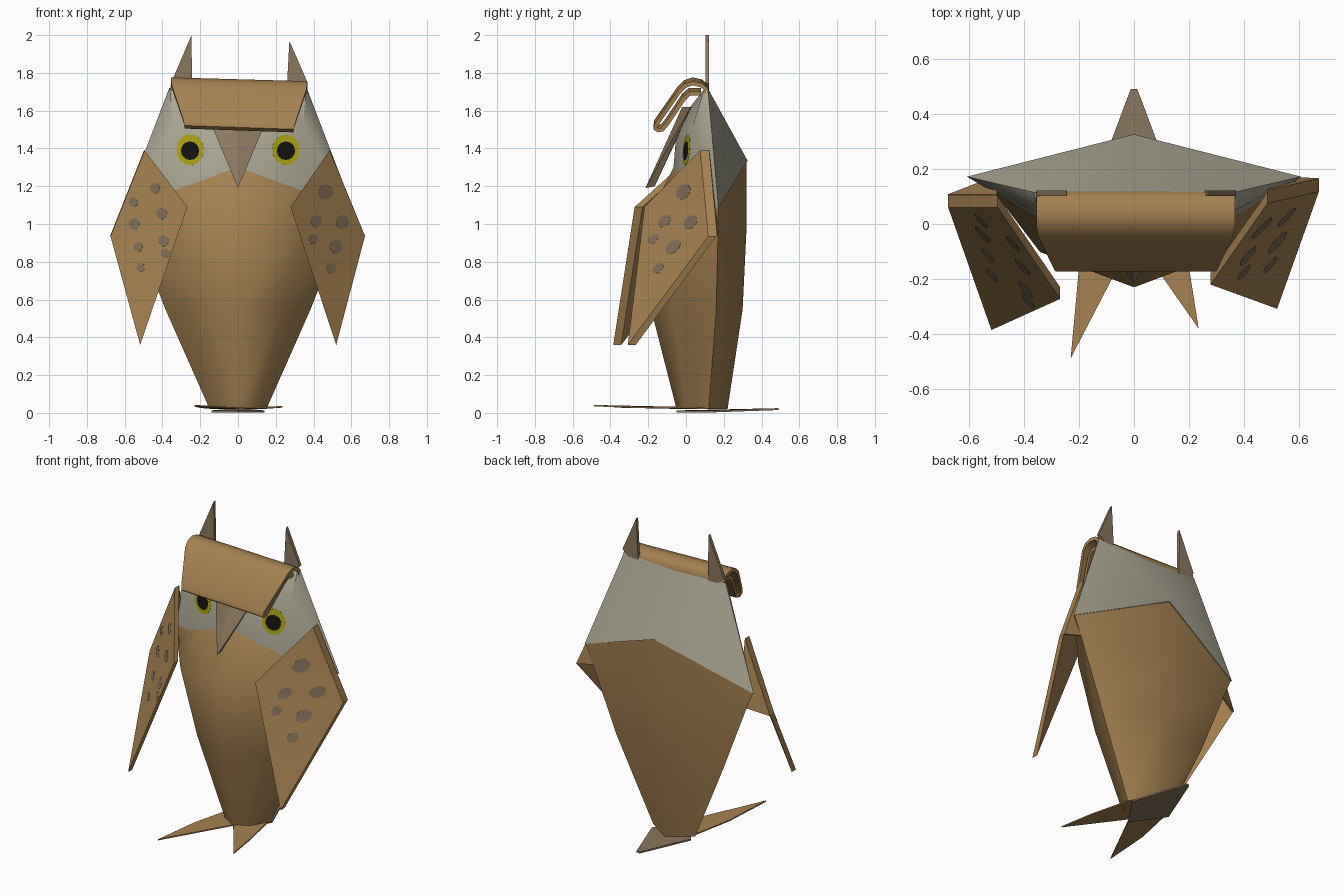
import bpy, bmesh, math
from mathutils import Vector
from mathutils.bvhtree import BVHTree

if "Cube" in bpy.data.objects:
    bpy.data.objects.remove(bpy.data.objects["Cube"])


def material(name, rgb):
    m = bpy.data.materials.new(name)
    m.diffuse_color = (*rgb, 1)
    m.use_nodes = True
    m.node_tree.nodes["Principled BSDF"].inputs["Base Color"].default_value = m.diffuse_color
    return m


BROWN = material("kraft brown", (0.375, 0.22, 0.083))
GREY = material("pale grey", (0.41, 0.39, 0.30))
TAUPE = material("taupe", (0.255, 0.185, 0.115))
SPOT = material("spot grey brown", (0.215, 0.155, 0.095))
YELLOW = material("eye yellow", (0.42, 0.37, 0.006))
BLACK = material("pupil black", (0.006, 0.006, 0.006))


def build(name, verts, faces, mat, thick=0, offset=-1, angle=20):
    """Mesh from points; sheets (thick > 0) face the front and get solidified."""
    me = bpy.data.meshes.new(name)
    bm = bmesh.new()
    vs = [bm.verts.new(v) for v in verts]
    for f in faces:
        bm.faces.new([vs[i] for i in f])
    bm.normal_update()
    if thick:
        bm.faces.ensure_lookup_table()
        if bm.faces[0].normal.y > 0:
            bmesh.ops.reverse_faces(bm, faces=bm.faces[:])
    else:
        bmesh.ops.recalc_face_normals(bm, faces=bm.faces[:])
    bm.to_mesh(me)
    bm.free()
    me.materials.append(mat)
    ob = bpy.data.objects.new(name, me)
    bpy.context.collection.objects.link(ob)
    bpy.ops.object.select_all(action='DESELECT')
    ob.select_set(True)
    bpy.context.view_layer.objects.active = ob
    if thick:
        mod = ob.modifiers.new("thickness", 'SOLIDIFY')
        mod.thickness, mod.offset = thick, offset
        bpy.ops.object.modifier_apply(modifier=mod.name)
    bpy.ops.object.shade_smooth_by_angle(angle=math.radians(angle))
    return ob


def surface(ob):
    bm = bmesh.new()
    bm.from_mesh(ob.data)
    tree = BVHTree.FromBMesh(bm)
    bm.free()
    return tree


def patch(name, tree, x, z, rx, rz, mat, lift):
    """Thin oval laid on the front of a surface."""
    n = 16
    pts = [(x, z)] + [(x + rx * math.cos(2 * math.pi * i / n),
                       z + rz * math.sin(2 * math.pi * i / n)) for i in range(n)]
    verts = []
    for px, pz in pts:
        hit = tree.ray_cast(Vector((px, -2, pz)), Vector((0, 1, 0)))[0]
        verts.append((px, (hit.y if hit else verts[0][1] + lift) - lift, pz))
    build(name, verts, [(0, 1 + i, 1 + (i + 1) % n) for i in range(n)], mat, 0.001, 0, 60)


# ---- body: six-sided rings, the top one following the collar line ----
def face_y(x, z):
    return 0.005 + 0.25 * (abs(x) - 0.255) + 0.08 * (z - 1.39)


C = (0, face_y(0, 1.3), 1.3)
F = (0.33, face_y(0.33, 1.18), 1.18)
S1 = (0.6, 0.17, 1.09)
B1 = (0, 0.32, 1.34)


def flip(p):
    return (-p[0], p[1], p[2])


rings = []
for z, w, ys, yf, yb in [(0.02, 0.15, 0.12, -0.05, 0.22), (0.55, 0.385, 0.16, -0.185, 0.30),
                         (0.97, 0.55, 0.17, -0.23, 0.32)]:
    mid = (0.62 * w, yf + 0.32 * (ys - yf), z)
    side = (w, ys, z)
    rings.append([(0, yf, z), mid, side, (0, yb, z), flip(side), flip(mid)])
rings.append([C, F, S1, B1, flip(S1), flip(F)])
faces = [tuple(range(6)), tuple(range(18, 24))]
for r in range(3):
    faces += [(r * 6 + i, r * 6 + (i + 1) % 6, r * 6 + 6 + (i + 1) % 6, r * 6 + 6 + i) for i in range(6)]
build("body", sum(rings, []), faces, BROWN, angle=52)

# ---- head hood: upright face panels, sloping forehead, two back panels ----
P0, P1 = (0, face_y(0, 1.53), 1.53), (0.345, face_y(0.345, 1.53), 1.53)
S0, S0B = (0.36, 0.095, 1.71), (0.364, 0.115, 1.72)
T, TB = (0, 0.085, 1.70), (0, 0.115, 1.71)
S1h, B1h = (0.607, 0.172, 1.085), (0, 0.326, 1.335)
hv = [T, C, TB, B1h, P0]
hf = []
for s in (1, -1):
    n = len(hv)
    hv += [(s * p[0], p[1], p[2]) for p in (S0, F, S1h, S0B, P1)]
    s0, f, s1, sb, p1 = range(n, n + 5)
    hf += [(4, p1, f, 1), (0, s0, p1, 4), (p1, s1, f), (s0, s1, p1), (s0, sb, s1),
           (sb, 2, 3, s1), (0, 2, sb, s0), (3, 1, f, s1)]
head = build("head", hv, hf, GREY, angle=30)

# ---- eyes ----
head_surface = surface(head)
for s in (-1, 1):
    patch("eye", head_surface, s * 0.254, 1.393, 0.072, 0.082, YELLOW, 0.003)
    patch("pupil", head_surface, s * 0.254, 1.388, 0.048, 0.049, BLACK, 0.006)

# ---- beak: folded wedge with a centre ridge ----
build("beak", [(0, -0.02, 1.62), (0.18, 0.025, 1.62), (-0.18, 0.025, 1.62),
               (0, -0.215, 1.19), (0, -0.165, 1.20), (0, 0.03, 1.62)],
      [(0, 1, 3), (0, 3, 2), (1, 5, 4), (2, 4, 5), (1, 4, 3), (2, 3, 4), (0, 2, 5), (0, 5, 1)], TAUPE)

# ---- brow: paper band rolled over the top and folded back under ----
profile = [(0.108, 1.70, .362), (0.105, 1.725, .362), (0.08, 1.745, .36), (0.035, 1.755, .36),
           (-0.005, 1.742, .36), (-0.035, 1.712, .355), (-0.158, 1.535, .295), (-0.162, 1.515, .29),
           (-0.148, 1.506, .288), (-0.125, 1.51, .288), (-0.1, 1.54, .295), (-0.01, 1.675, .33),
           (0.02, 1.7, .335), (0.08, 1.7, .335)]
bv, bf = [], []
for y, z, w in reversed(profile):
    bv += [(0.006 - w, y, z + 0.01), (0.006 + w, y, z - 0.01)]
for i in range(len(profile) - 1):
    bf.append((2 * i, 2 * i + 1, 2 * i + 3, 2 * i + 2))
build("brow", bv, bf, BROWN, 0.022, 0, 60)


# ---- ears ----
def ear(base_out, base_in, tip, z_tip):
    build("ear", [(base_out, 0.112, 1.745), (base_in, 0.112, 1.69), (tip, 0.112, z_tip),
                  ((base_out + base_in) / 2, 0.112, 1.69)], [(0, 3, 1, 2)], TAUPE, 0.02, 0)


ear(-0.355, -0.243, -0.246, 2.0)
ear(0.37, 0.257, 0.272, 1.97)


# ---- wings with spots ----
def wing(shoulder, inner, tip, outer, spots):
    front = [shoulder, inner, tip, outer]
    back = [(x, y + 0.042, z) for x, y, z in front]
    sides = [(i, (i + 1) % 4, (i + 1) % 4 + 4, i + 4) for i in range(4)]
    ob = build("wing", front + back, [(0, 1, 3), (1, 2, 3), (4, 5, 7), (5, 6, 7)] + sides, BROWN, angle=25)
    s = math.copysign(1, outer[0])
    # flap folded from the outer edge back to the body
    build("wing_flap", [back[0], back[3], (s * 0.5, 0.17, 0.98)], [(0, 1, 2)], BROWN, 0.012, 0)
    tree = surface(ob)
    for x, z, r in spots:
        patch("wing_spot", tree, x, z, r, r * 1.08, SPOT, 0.003)


wing((-0.495, 0.06, 1.39), (-0.268, -0.272, 1.09), (-0.518, -0.385, 0.36), (-0.675, 0.06, 0.935),
     [(-0.44, 1.19, .026), (-0.555, 1.115, .024), (-0.405, 1.055, .028), (-0.55, 1.0, .028),
      (-0.395, .91, .027), (-0.53, .88, .024), (-0.385, .845, .022), (-0.515, .77, .021)])
wing((0.485, 0.075, 1.39), (0.278, -0.22, 1.09), (0.52, -0.308, 0.36), (0.672, 0.118, 0.935),
     [(0.465, 1.17, .037), (0.415, 1.015, .03), (0.555, 1.01, .034), (0.40, .92, .024),
      (0.52, .88, .034), (0.495, .765, .025)])

# ---- feet and tail: flat sheets under the body ----
build("feet", [(0.14, 0.11, .025), (0, 0.11, .025), (-0.14, 0.11, .025), (-0.2, -0.16, .03),
               (-0.23, -0.488, .038), (0, -0.045, .025), (0.235, -0.38, .032), (0.2, -0.16, .03)],
      [(1, 2, 3, 4, 5), (1, 5, 6, 7, 0)], BROWN, 0.008, 0)
build("tail", [(-0.14, 0.15, .008), (-0.012, 0.49, .02), (0.012, 0.49, .02), (0.14, 0.15, .008),
               (0, -0.05, .008)], [(0, 1, 2, 3, 4)], TAUPE, 0.01, 0)
